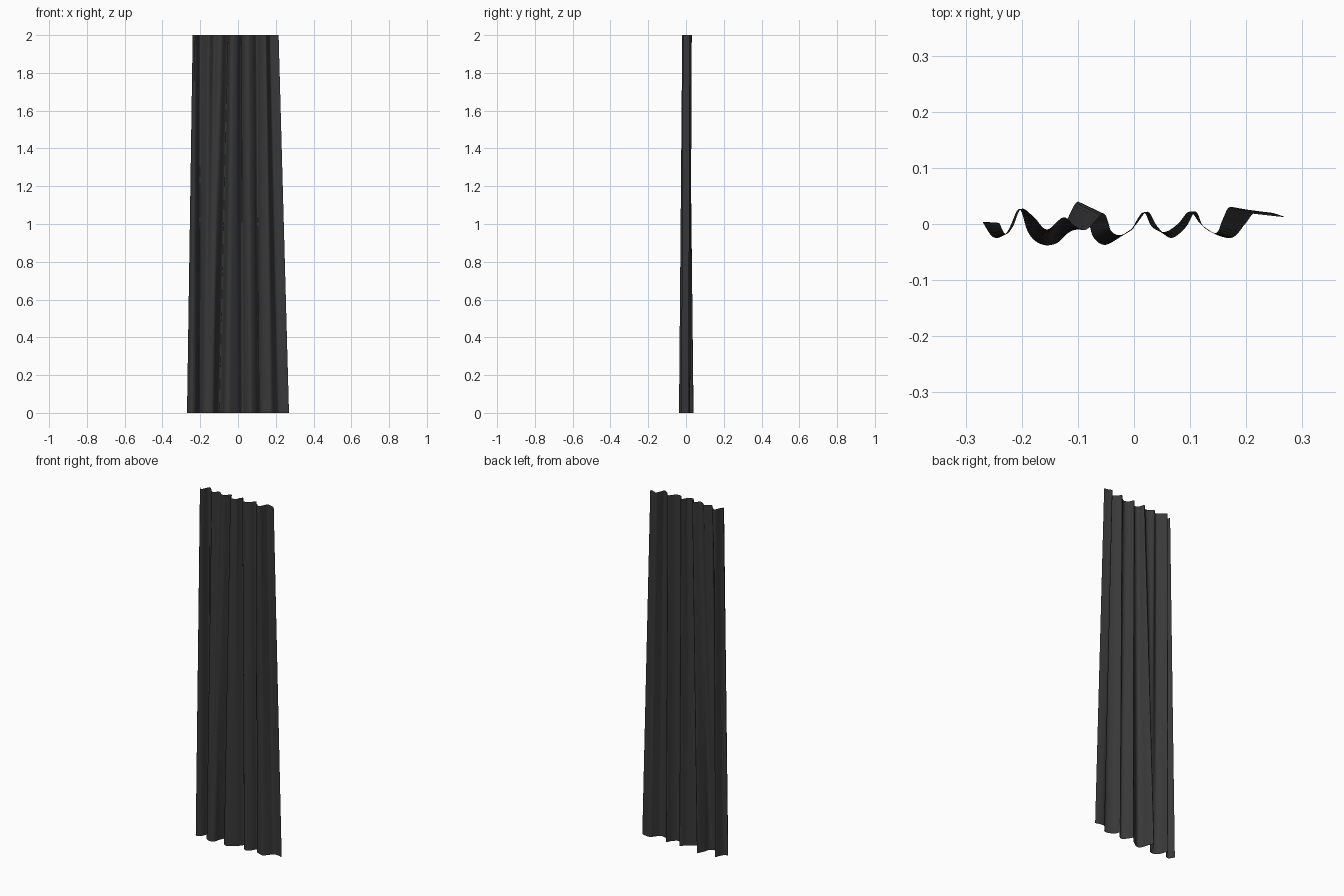
import bpy
from mathutils import Vector

# Matching fold points: hem x, hem y, top x, top y
FOLDS = [
    (-.270, .004, -.240, .002), (-.250, -.024, -.229, -.018),
    (-.226, -.014, -.216, -.005), (-.205, .027, -.201, .027),
    (-.190, -.012, -.178, .012), (-.175, -.031, -.155, -.010),
    (-.153, -.038, -.126, .012), (-.130, -.028, -.106, -.003),
    (-.120, .005, -.085, -.010), (-.100, .040, -.056, .018),
    (-.083, .010, -.046, .003), (-.072, -.024, -.041, -.012),
    (-.050, -.037, -.026, -.020), (-.015, -.016, -.003, -.010),
    (.002, -.003, .004, .005), (.024, .022, .018, .021),
    (.042, -.005, .032, -.005), (.066, -.025, .055, -.014),
    (.092, -.006, .078, .000), (.110, .022, .099, .022),
    (.127, -.008, .119, .000), (.172, -.025, .146, -.016),
    (.198, .000, .158, .008), (.215, .020, .170, .030),
    (.245, .020, .190, .024), (.270, .012, .215, .018),
]
STEPS, ROWS, HEIGHT = 6, 8, 2.0


def spline(p0, p1, p2, p3, t):
    return 0.5 * (2 * p1 + (p2 - p0) * t + (2 * p0 - 5 * p1 + 4 * p2 - p3) * t ** 2
                  + (3 * p1 - p0 - 3 * p2 + p3) * t ** 3)


# Smooth fold profile carrying both hem and top positions
pts = [Vector(p) for p in FOLDS]
ext = [pts[0]] + pts + [pts[-1]]
profile = [spline(*ext[i:i + 4], s / STEPS) for i in range(len(pts) - 1) for s in range(STEPS)]
profile.append(pts[-1])

# Single hanging sheet, blended from hem to top
n = len(profile)
verts = []
for r in range(ROWS + 1):
    k = r / ROWS
    for p in profile:
        verts.append((p[0] + (p[2] - p[0]) * k, p[1] + (p[3] - p[1]) * k, HEIGHT * k))
faces = [(r * n + i, r * n + i + 1, (r + 1) * n + i + 1, (r + 1) * n + i)
         for r in range(ROWS) for i in range(n - 1)]
mesh = bpy.data.meshes.new("curtain")
mesh.from_pydata(verts, [], faces)
mesh.update()
curtain = bpy.data.objects.new("curtain", mesh)
bpy.context.collection.objects.link(curtain)

# Dark cloth
cloth = bpy.data.materials.new("dark_cloth")
cloth.diffuse_color = (0.04, 0.04, 0.04, 1)
mesh.materials.append(cloth)
for f in mesh.polygons:
    f.use_smooth = True
